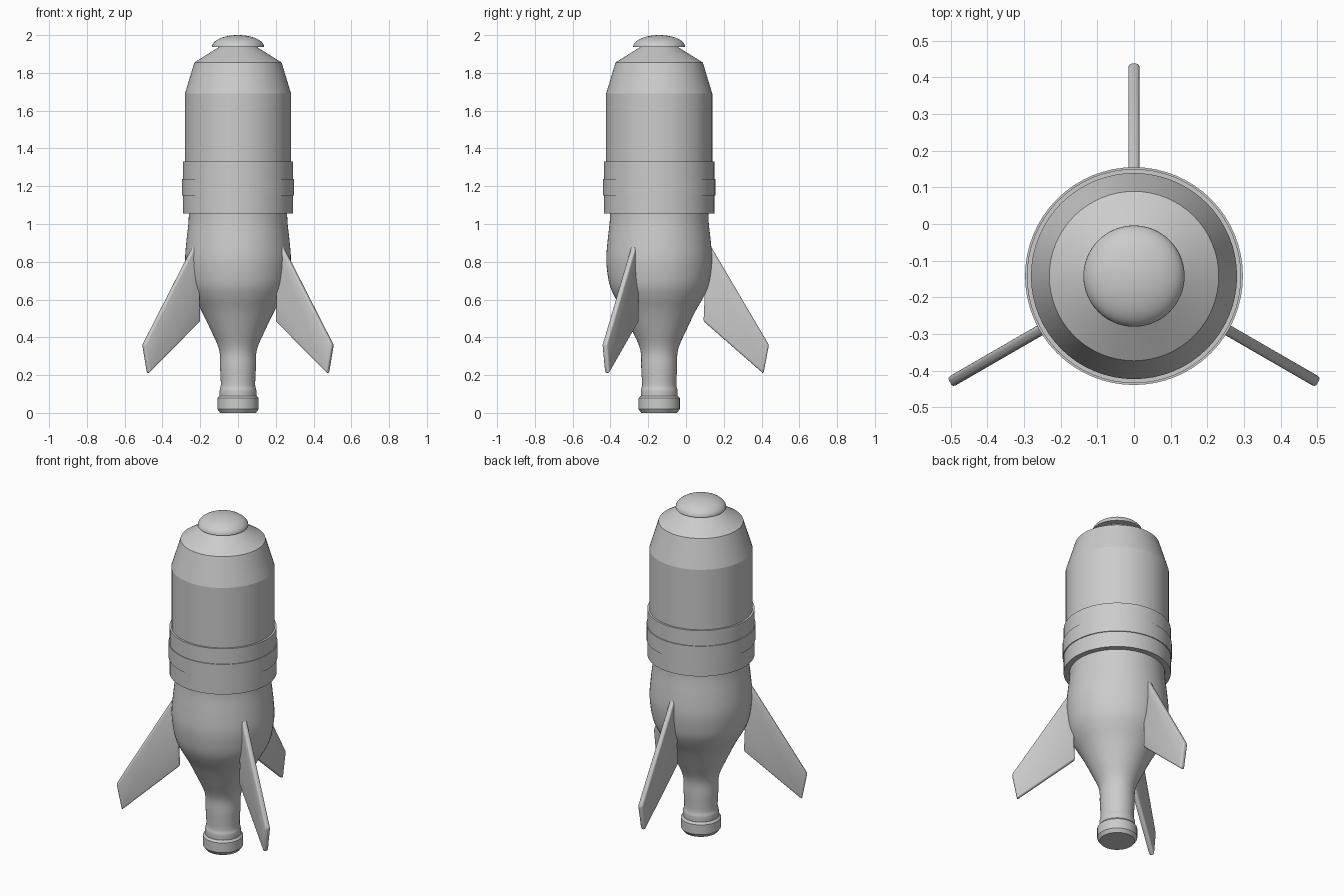
import bpy, bmesh, math
from mathutils import Vector, Matrix

if "Cube" in bpy.data.objects:
    bpy.data.objects.remove(bpy.data.objects["Cube"])

AXIS_Y = -0.142      # the body axis sits forward because of the fin layout
SEG = 64

grey = bpy.data.materials.new("plain grey")
grey.diffuse_color = (0.6, 0.6, 0.6, 1)
grey.use_nodes = True
grey.node_tree.nodes["Principled BSDF"].inputs["Base Color"].default_value = grey.diffuse_color


def finish(name, bm, angle):
    bmesh.ops.recalc_face_normals(bm, faces=bm.faces)
    me = bpy.data.meshes.new(name)
    bm.to_mesh(me)
    bm.free()
    me.materials.append(grey)
    ob = bpy.data.objects.new(name, me)
    bpy.context.collection.objects.link(ob)
    bpy.ops.object.select_all(action='DESELECT')
    ob.select_set(True)
    bpy.context.view_layer.objects.active = ob
    bpy.ops.object.shade_smooth_by_angle(angle=math.radians(angle))
    return ob


def lathe(name, profile, angle=30):
    """Spin (radius, height) points round the body axis and cap both ends."""
    bm = bmesh.new()
    rings = [[bm.verts.new((r * math.cos(2 * math.pi * i / SEG),
                            AXIS_Y + r * math.sin(2 * math.pi * i / SEG), z))
              for i in range(SEG)] for r, z in profile]
    for a, b in zip(rings, rings[1:]):
        for i in range(SEG):
            j = (i + 1) % SEG
            bm.faces.new((a[i], a[j], b[j], b[i]))
    bm.faces.new(rings[0])
    bm.faces.new(rings[-1])
    return finish(name, bm, angle)


def smooth_curve(pts, steps=4):
    """Catmull-Rom curve through profile points."""
    p = [Vector(q) for q in [pts[0]] + pts + [pts[-1]]]
    out = []
    for a, b, c, d in zip(p, p[1:], p[2:], p[3:]):
        for k in range(steps):
            t = k / steps
            out.append(0.5 * (2 * b + (c - a) * t + (2 * a - 5 * b + 4 * c - d) * t * t
                              + (3 * b - a - 3 * c + d) * t ** 3))
    return [tuple(v) for v in out] + [pts[-1]]


# Screw cap at the bottom
lathe("bottle_cap", [(0.095, 0), (0.109, 0.02), (0.109, 0.078), (0.099, 0.09)])

# Upside-down bottle: neck, shoulder and waist
lathe("bottle", smooth_curve([
    (0.097, 0.085), (0.097, 0.12), (0.091, 0.15), (0.095, 0.24), (0.1, 0.335),
    (0.145, 0.44), (0.193, 0.54), (0.233, 0.61), (0.26, 0.67), (0.274, 0.74),
    (0.28, 0.82), (0.272, 0.92), (0.262, 1.01), (0.26, 1.08)]), 40)

# Upper shell with two tapers
lathe("upper_shell", [(0.26, 1.06), (0.281, 1.1), (0.281, 1.69), (0.231, 1.855),
                      (0.1, 1.937)], 12)

# Wrap-around sleeve with a slightly raised middle band
lathe("sleeve", [(0.292, 1.055), (0.292, 1.33)])
lathe("sleeve_band", [(0.297, 1.15), (0.297, 1.238)])

# Domed nose
lathe("nose_dome", [(0.138 * math.cos(t), 1.937 + 0.063 * math.sin(t))
                    for t in [math.radians(89.5 * k / 12) for k in range(13)]])

# Three swept fins: outline is (radius, height)
outline = [(0.272, 0.885), (0.581, 0.36), (0.552, 0.208), (0.235, 0.485),
           (0.24, 0.6), (0.235, 0.7), (0.24, 0.84)]
for n, deg in enumerate((90, 210, 330)):
    bm = bmesh.new()
    sides = [[bm.verts.new((r, y, z)) for r, z in outline] for y in (-0.015, 0.015)]
    bm.faces.new(sides[0])
    bm.faces.new(sides[1][::-1])
    for i in range(len(outline)):
        j = (i + 1) % len(outline)
        bm.faces.new((sides[0][i], sides[1][i], sides[1][j], sides[0][j]))
    bmesh.ops.recalc_face_normals(bm, faces=bm.faces)
    bmesh.ops.bevel(bm, geom=bm.edges[:], offset=0.01, segments=3, profile=0.5,
                    affect='EDGES', clamp_overlap=True)
    bm.transform(Matrix.Translation((0, AXIS_Y, 0))
                 @ Matrix.Rotation(math.radians(deg), 4, 'Z'))
    finish(f"fin_{n + 1}", bm, 40)
